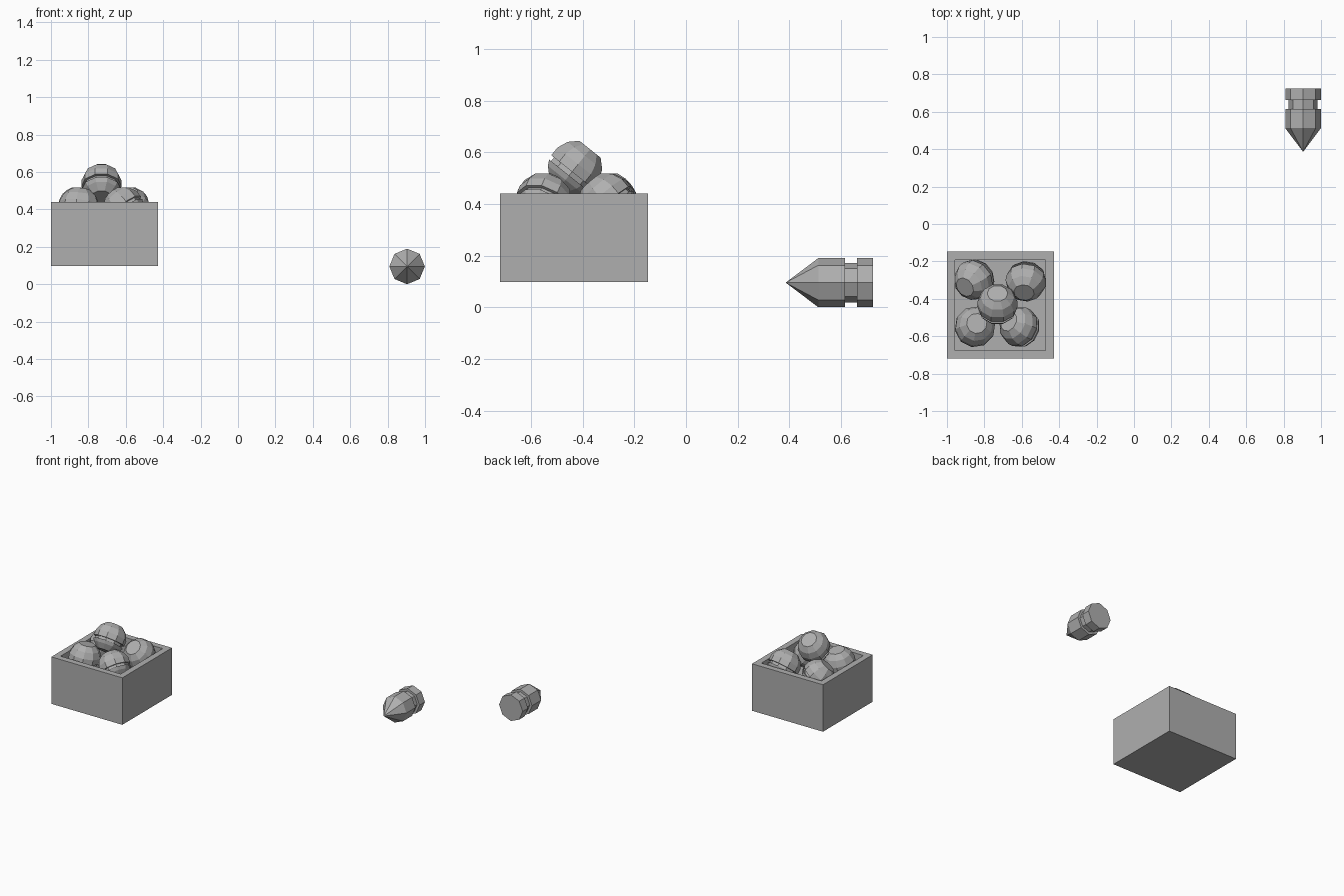
import bpy, bmesh, math
from mathutils import Vector

if "Cube" in bpy.data.objects:
    bpy.data.objects.remove(bpy.data.objects["Cube"])

grey = bpy.data.materials.new("dark_grey")
grey.diffuse_color = (0.43, 0.43, 0.43, 1)
grey.use_nodes = True
grey.node_tree.nodes["Principled BSDF"].inputs["Base Color"].default_value = grey.diffuse_color


def make_object(name, bm):
    bmesh.ops.recalc_face_normals(bm, faces=bm.faces)
    mesh = bpy.data.meshes.new(name)
    bm.to_mesh(mesh)
    bm.free()
    mesh.materials.append(grey)
    obj = bpy.data.objects.new(name, mesh)
    bpy.context.collection.objects.link(obj)
    return obj


def lathe(name, profile, sides, location, axis):
    """Revolve (height, radius) points, then aim the local z along axis."""
    bm = bmesh.new()
    rings = []
    for h, r in profile:
        if r == 0:
            rings.append([bm.verts.new((0, 0, h))] * sides)
        else:
            rings.append([bm.verts.new((r * math.cos(math.tau * i / sides),
                                        r * math.sin(math.tau * i / sides), h))
                          for i in range(sides)])
    for low, high in zip(rings, rings[1:]):
        for i in range(sides):
            j = (i + 1) % sides
            bm.faces.new(list(dict.fromkeys((low[i], low[j], high[j], high[i]))))
    for ring in (rings[0], rings[-1]):
        if ring[0] is not ring[1]:
            bm.faces.new(ring)
    obj = make_object(name, bm)
    obj.location = location
    obj.rotation_mode = 'QUATERNION'
    obj.rotation_quaternion = Vector(axis).to_track_quat('Z', 'Y')
    return obj


# Open box: top face inset for the rim, then extruded down for the recess
bm = bmesh.new()
bmesh.ops.create_cube(bm, size=1)
bmesh.ops.scale(bm, vec=(0.572, 0.572, 0.342), verts=bm.verts)
bmesh.ops.translate(bm, vec=(-0.714, -0.434, 0.269), verts=bm.verts)
bm.normal_update()
top = max(bm.faces, key=lambda f: f.calc_center_median().z)
bmesh.ops.inset_region(bm, faces=[top], thickness=0.044, use_even_offset=True)
floor = bmesh.ops.extrude_discrete_faces(bm, faces=[top])["faces"][0]
bmesh.ops.translate(bm, vec=(0, 0, -0.13), verts=floor.verts)
make_object("open_box", bm)

# Grooved faceted balls heaped in the box
ball_profile = [(-0.092, 0.055), (-0.058, 0.092), (-0.036, 0.104), (-0.036, 0.094),
                (-0.018, 0.094), (-0.018, 0.108), (0.02, 0.108), (0.062, 0.09),
                (0.094, 0.055)]
balls = [
    ((-0.855, -0.298, 0.413), (-0.5, -0.4, 0.7)),
    ((-0.578, -0.306, 0.413), (-0.1, -0.6, 0.7)),
    ((-0.850, -0.550, 0.413), (0.1, 0.2, 1.0)),
    ((-0.612, -0.550, 0.413), (-0.6, 0.3, 0.7)),
    ((-0.730, -0.430, 0.538), (0.0, 0.6, 0.75)),
]
for n, (loc, axis) in enumerate(balls, 1):
    lathe(f"ball_{n}", ball_profile, 10, loc, axis)

# Pointed slug lying on its side, tip towards the front
slug_profile = [(-0.724, 0.095), (-0.662, 0.095), (-0.662, 0.077), (-0.616, 0.077),
                (-0.616, 0.095), (-0.512, 0.095), (-0.386, 0)]
lathe("pointed_slug", slug_profile, 8, (0.904, 0, 0.095), (0, -1, 0))
